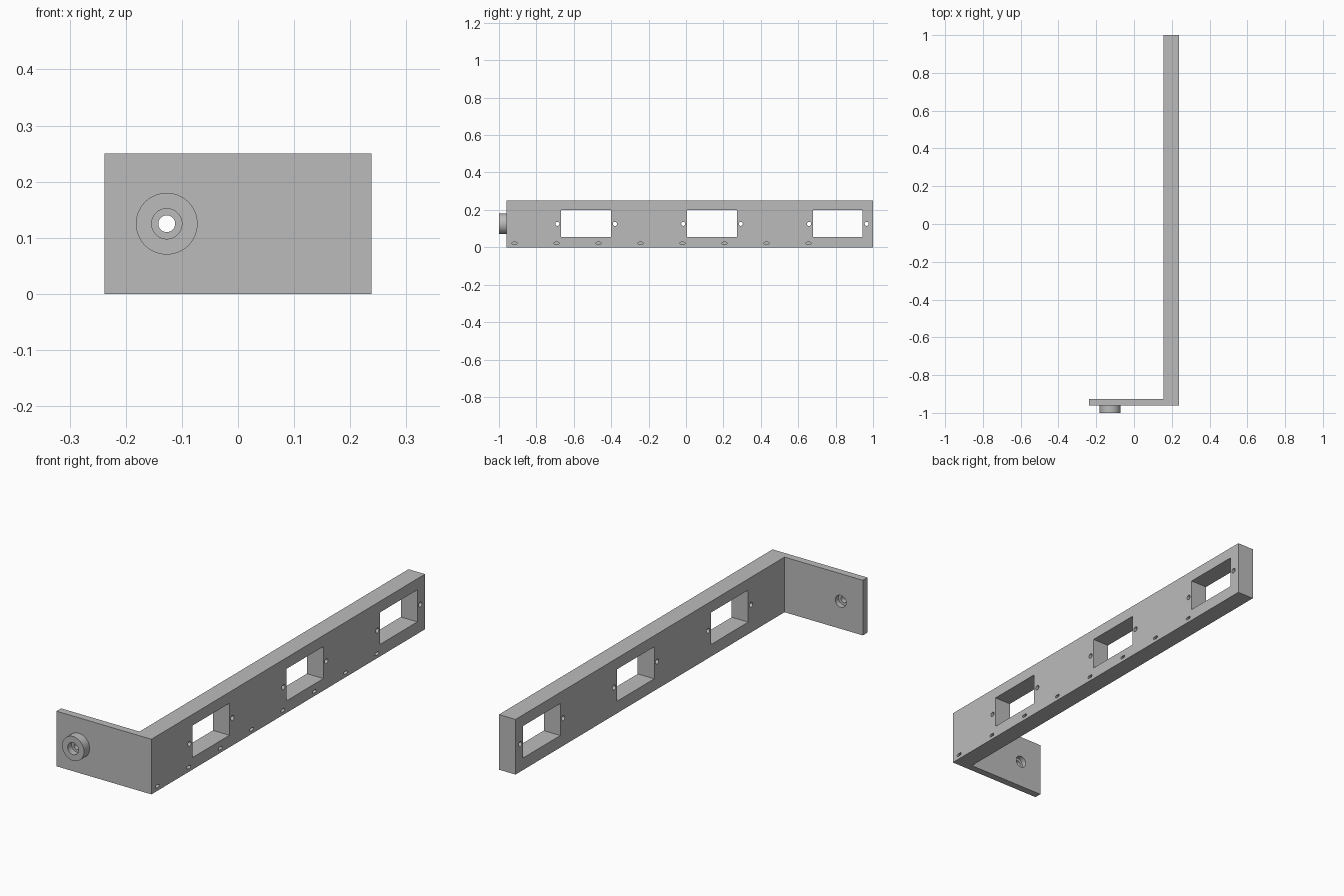
import bpy, bmesh
from math import cos, sin, pi, radians

if "Cube" in bpy.data.objects:
    bpy.data.objects.remove(bpy.data.objects["Cube"], do_unlink=True)

# Plain grey finish
grey = bpy.data.materials.new("grey")
grey.use_nodes = True
grey.diffuse_color = (0.5, 0.5, 0.5, 1)
grey.node_tree.nodes["Principled BSDF"].inputs["Base Color"].default_value = (0.5, 0.5, 0.5, 1)

PLACE = {"x": lambda u, v, d: (d, u, v),
         "y": lambda u, v, d: (u, d, v),
         "z": lambda u, v, d: (u, v, d)}


def prism(name, points, axis, start, end):
    """Extrude a flat outline along an axis."""
    bm = bmesh.new()
    verts = [bm.verts.new(PLACE[axis](u, v, start)) for u, v in points]
    face = bm.faces.new(verts)
    new = bmesh.ops.extrude_face_region(bm, geom=[face])["geom"]
    shift = PLACE[axis](0, 0, end - start)
    bmesh.ops.translate(bm, vec=shift, verts=[g for g in new if isinstance(g, bmesh.types.BMVert)])
    bmesh.ops.recalc_face_normals(bm, faces=bm.faces)
    mesh = bpy.data.meshes.new(name)
    bm.to_mesh(mesh)
    bm.free()
    mesh.materials.append(grey)
    obj = bpy.data.objects.new(name, mesh)
    bpy.context.collection.objects.link(obj)
    return obj


def rect(u, v, w, h):
    return [(u + a * w / 2, v + b * h / 2) for a, b in ((-1, -1), (1, -1), (1, 1), (-1, 1))]


def circle(u, v, r, n=48):
    return [(u + r * cos(2 * pi * i / n), v + r * sin(2 * pi * i / n)) for i in range(n)]


def stadium(u, v, length, r, n=8):
    half = length / 2 - r
    return [(u + side * half + r * cos(a), v + r * sin(a))
            for side, base in ((1, -pi / 2), (-1, pi / 2))
            for a in (base + pi * i / n for i in range(n + 1))]


def combine(target, tool, operation):
    """Apply a boolean and discard its helper."""
    tool.hide_render = True
    mod = target.modifiers.new("shape", "BOOLEAN")
    mod.operation = operation
    mod.solver = "EXACT"
    mod.object = tool
    bpy.context.view_layer.objects.active = target
    bpy.ops.object.modifier_apply(modifier=mod.name)
    bpy.data.objects.remove(tool, do_unlink=True)


# L-shaped body: long bar and thin mounting plate
INNER, OUTER, FRONT, BACK = 0.155, 0.238, -0.96, -0.927
HEIGHT, MID = 0.25, 0.125
outline = [(-OUTER, FRONT), (OUTER, FRONT), (OUTER, 1), (INNER, 1), (INNER, BACK), (-OUTER, BACK)]
bracket = prism("bracket", outline, "z", 0, HEIGHT)

# Round boss on the plate
BOSS_X = -0.127
combine(bracket, prism("boss", circle(BOSS_X, MID, 0.055, 64), "y", -1, -0.94), "UNION")

# Stepped bore: wide recess at each end, narrow hole between
for radius, start, end in ((0.015, -1.1, -0.85), (0.027, -1.1, -0.972), (0.027, -0.95, -0.85)):
    combine(bracket, prism("bore", circle(BOSS_X, MID, radius), "y", start, end), "DIFFERENCE")

# Windows through the bar, each with a screw hole at both ends
for i in range(3):
    y = -0.534 + 0.673 * i
    combine(bracket, prism("window", rect(y, 0.127, 0.266, 0.145), "x", 0.1, 0.3), "DIFFERENCE")
    for side in (-1, 1):
        hole = circle(y + side * 0.154, MID, 0.011, 24)
        combine(bracket, prism("screw_hole", hole, "x", 0.1, 0.3), "DIFFERENCE")

# Row of small blind slots along the lower outer face
for i in range(8):
    slot = stadium(-0.917 + 0.2246 * i, 0.021, 0.027, 0.006)
    combine(bracket, prism("slot", slot, "x", 0.2, 0.3), "DIFFERENCE")

# Smooth the round walls, keep the edges crisp
bpy.ops.object.select_all(action="DESELECT")
bracket.select_set(True)
bpy.context.view_layer.objects.active = bracket
bpy.ops.object.shade_smooth_by_angle(angle=radians(30))
